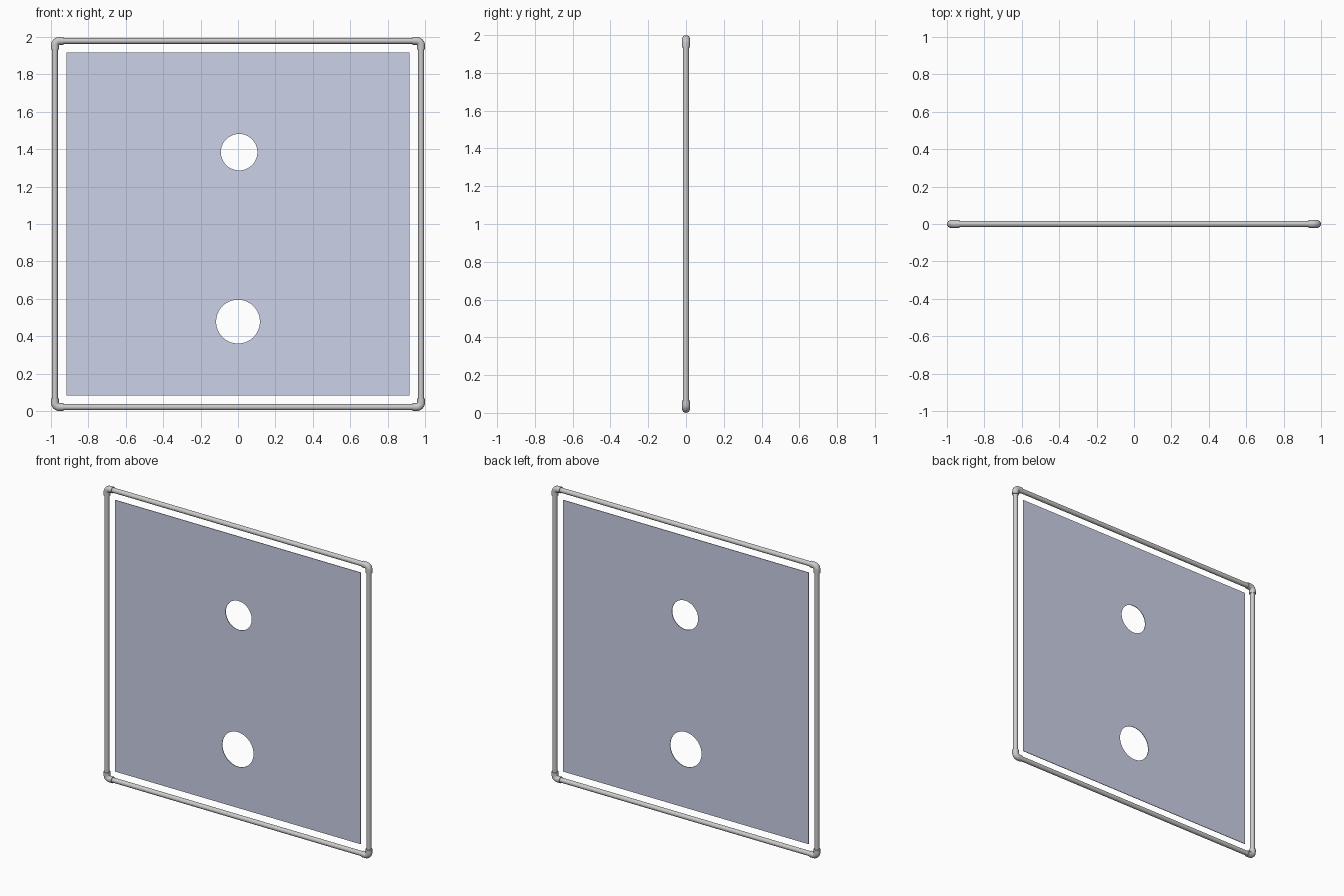
import bpy, math

if "Cube" in bpy.data.objects:
    bpy.data.objects.remove(bpy.data.objects["Cube"])

PIPE_R, ELBOW_R = 0.016, 0.021
C = 1 - ELBOW_R          # pipe centreline distance from the middle
LEG = 0.934              # where the elbow sockets end
BEND = 0.024             # centreline radius of the elbow bend


def curve_mesh(name, splines, cyclic=False, depth=0.0, extrude=0.0):
    """Turn 2D outlines/paths (x, z) into an upright mesh object."""
    cu = bpy.data.curves.new(name, 'CURVE')
    cu.dimensions = '2D' if cyclic else '3D'
    if cyclic:
        cu.fill_mode = 'BOTH'
        cu.extrude = extrude
    else:
        cu.bevel_depth = depth
        cu.bevel_resolution = 6
        cu.use_fill_caps = True
    for pts in splines:
        sp = cu.splines.new('POLY')
        sp.points.add(len(pts) - 1)
        for p, (x, z) in zip(sp.points, pts):
            p.co = (x, z, 0, 1)
        sp.use_cyclic_u = cyclic
    ob = bpy.data.objects.new(name, cu)
    bpy.context.collection.objects.link(ob)
    ob.rotation_euler.x = math.pi / 2
    ob.location.z = 1
    bpy.ops.object.select_all(action='DESELECT')
    ob.select_set(True)
    bpy.context.view_layer.objects.active = ob
    bpy.ops.object.convert(target='MESH')
    ob = bpy.context.object
    ob.name = name
    bpy.ops.object.shade_smooth_by_angle(angle=math.radians(35))
    return ob


def circle(x, z, r, n=64):
    return [(x + r * math.cos(2 * math.pi * i / n),
             z + r * math.sin(2 * math.pi * i / n)) for i in range(n)]


# Straight pipes of the frame
E = LEG + 0.02
for name, a, b in (("top_pipe", (-E, C), (E, C)),
                   ("bottom_pipe", (-E, -C), (E, -C)),
                   ("left_pipe", (-C, -E), (-C, E)),
                   ("right_pipe", (C, -E), (C, E))):
    curve_mesh(name, [[a, b]], depth=PIPE_R)

# Corner elbows
k = C - BEND
bend = [(k + BEND * math.cos(math.pi / 2 * i / 8),
         k + BEND * math.sin(math.pi / 2 * i / 8)) for i in range(9)]
path = [(C, LEG)] + bend + [(LEG, C)]
for vert, sz in (("top", 1), ("bottom", -1)):
    for side, sx in (("left", -1), ("right", 1)):
        curve_mesh(f"{vert}_{side}_elbow",
                   [[(x * sx, z * sz) for x, z in path]], depth=ELBOW_R)

# Thin panel with two round openings
P = 0.917
panel = curve_mesh("target_panel", [
    [(-P, -P), (P, -P), (P, P), (-P, P)],
    circle(0.006, 0.384, 0.0975),
    circle(0.0, -0.522, 0.117)], cyclic=True, extrude=0.002)
mat = bpy.data.materials.new("panel_blue")
mat.diffuse_color = (0.6, 0.64, 0.8, 1)
mat.use_nodes = True
mat.node_tree.nodes["Principled BSDF"].inputs["Base Color"].default_value = mat.diffuse_color
panel.data.materials.clear()
panel.data.materials.append(mat)
